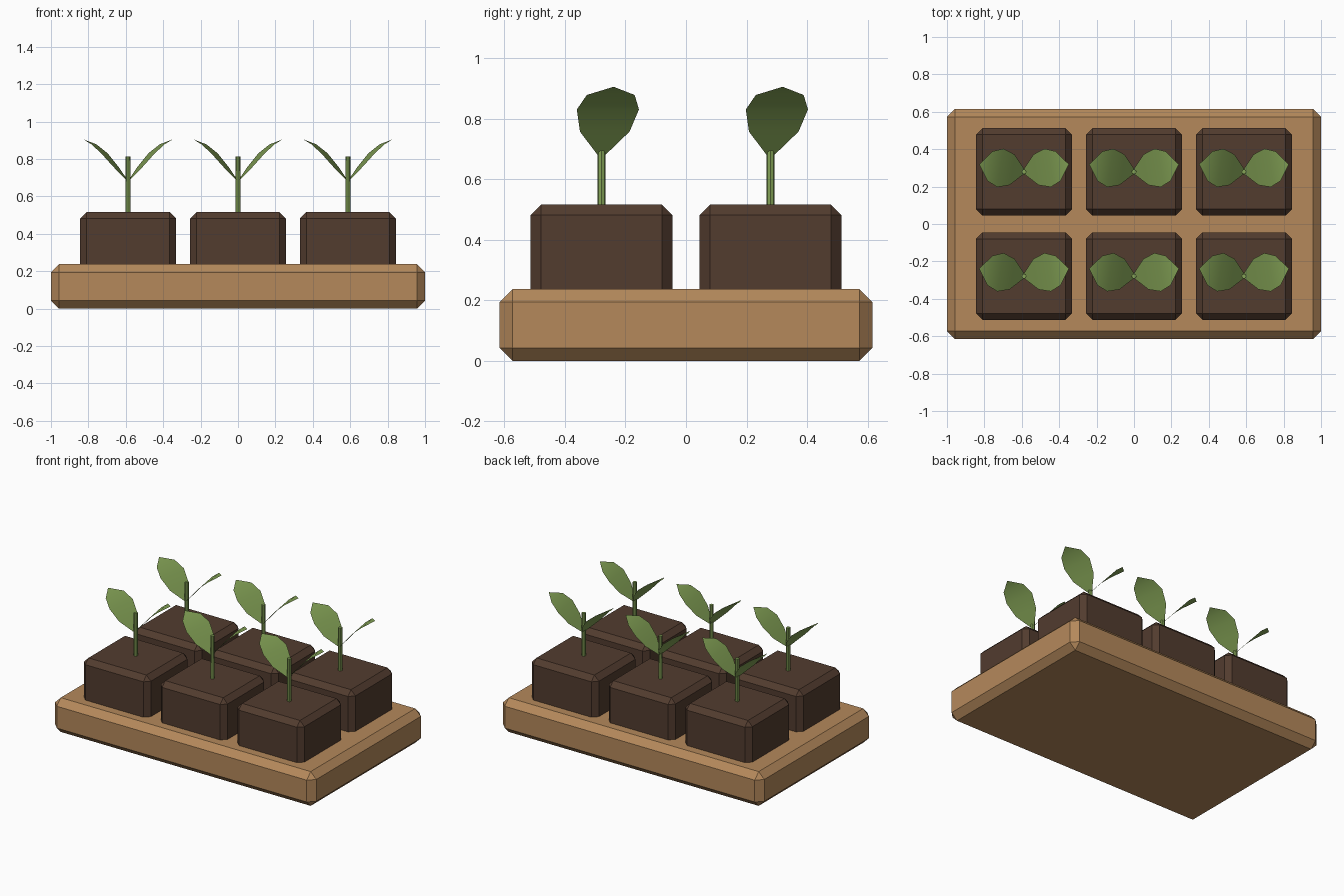
import bpy, bmesh, math
from mathutils import Matrix

if "Cube" in bpy.data.objects:
    bpy.data.objects.remove(bpy.data.objects["Cube"])


def material(name, rgb):
    m = bpy.data.materials.new(name)
    m.diffuse_color = (*rgb, 1)
    m.use_nodes = True
    m.node_tree.nodes["Principled BSDF"].inputs["Base Color"].default_value = m.diffuse_color
    return m


WOOD = material("tan wood", (0.46, 0.25, 0.105))
SOIL = material("dark soil", (0.085, 0.045, 0.028))
GREEN = material("leaf green", (0.235, 0.37, 0.095))


def finish(bm, name, mat, smooth=False):
    me = bpy.data.meshes.new(name)
    bm.to_mesh(me)
    bm.free()
    me.materials.append(mat)
    for p in me.polygons:
        p.use_smooth = smooth
    ob = bpy.data.objects.new(name, me)
    bpy.context.collection.objects.link(ob)
    return ob


def chamfered_box(name, x, y, z0, z1, sx, sy, bevel, mat):
    bm = bmesh.new()
    bmesh.ops.create_cube(bm, size=1, matrix=Matrix.Translation((x, y, (z0 + z1) / 2))
                          @ Matrix.Diagonal((sx, sy, z1 - z0, 1)))
    bmesh.ops.bevel(bm, geom=bm.edges[:], offset=bevel, segments=1, affect='EDGES')
    return finish(bm, name, mat)


# Leaf stations: distance out, height, half width
LEAF = [(0.0, 0.68, 0.013), (0.065, 0.757, 0.083), (0.128, 0.83, 0.104),
        (0.185, 0.878, 0.08), (0.243, 0.905, 0.0)]


def leaf(name, x, y, side):
    # Curved blade, swung slightly towards the back and mirrored by side
    bm = bmesh.new()
    a = math.radians(9.5)
    rows = []
    for s, z, w in LEAF:
        offsets = (-w, w) if w else (0,)
        rows.append([bm.verts.new((x + side * (s * math.cos(a) - t * math.sin(a)),
                                   y + s * math.sin(a) + t * math.cos(a), z))
                     for t in offsets])
    for r0, r1 in zip(rows, rows[1:]):
        loop = [r0[0], *r1, r0[1]]
        bm.faces.new(loop if side < 0 else loop[::-1])
    bm.normal_update()
    if bm.faces[:][0].normal.z < 0:
        bmesh.ops.reverse_faces(bm, faces=bm.faces[:])
    finish(bm, name, GREEN, True)


# Tray
chamfered_box("tray", 0, 0, 0, 0.237, 2, 1.23, 0.043, WOOD)

# Soil blocks, each with one seedling
n = 0
for y in (-0.279, 0.279):
    for x in (-0.588, 0, 0.588):
        n += 1
        chamfered_box(f"soil_block_{n}", x, y, 0.17, 0.516, 0.512, 0.468, 0.034, SOIL)
        bm = bmesh.new()
        bmesh.ops.create_cone(bm, cap_ends=True, segments=8, radius1=0.014, radius2=0.013,
                              depth=0.33, matrix=Matrix.Translation((x, y, 0.647)))
        finish(bm, f"stem_{n}", GREEN)
        leaf(f"left_leaf_{n}", x, y, -1)
        leaf(f"right_leaf_{n}", x, y, 1)
